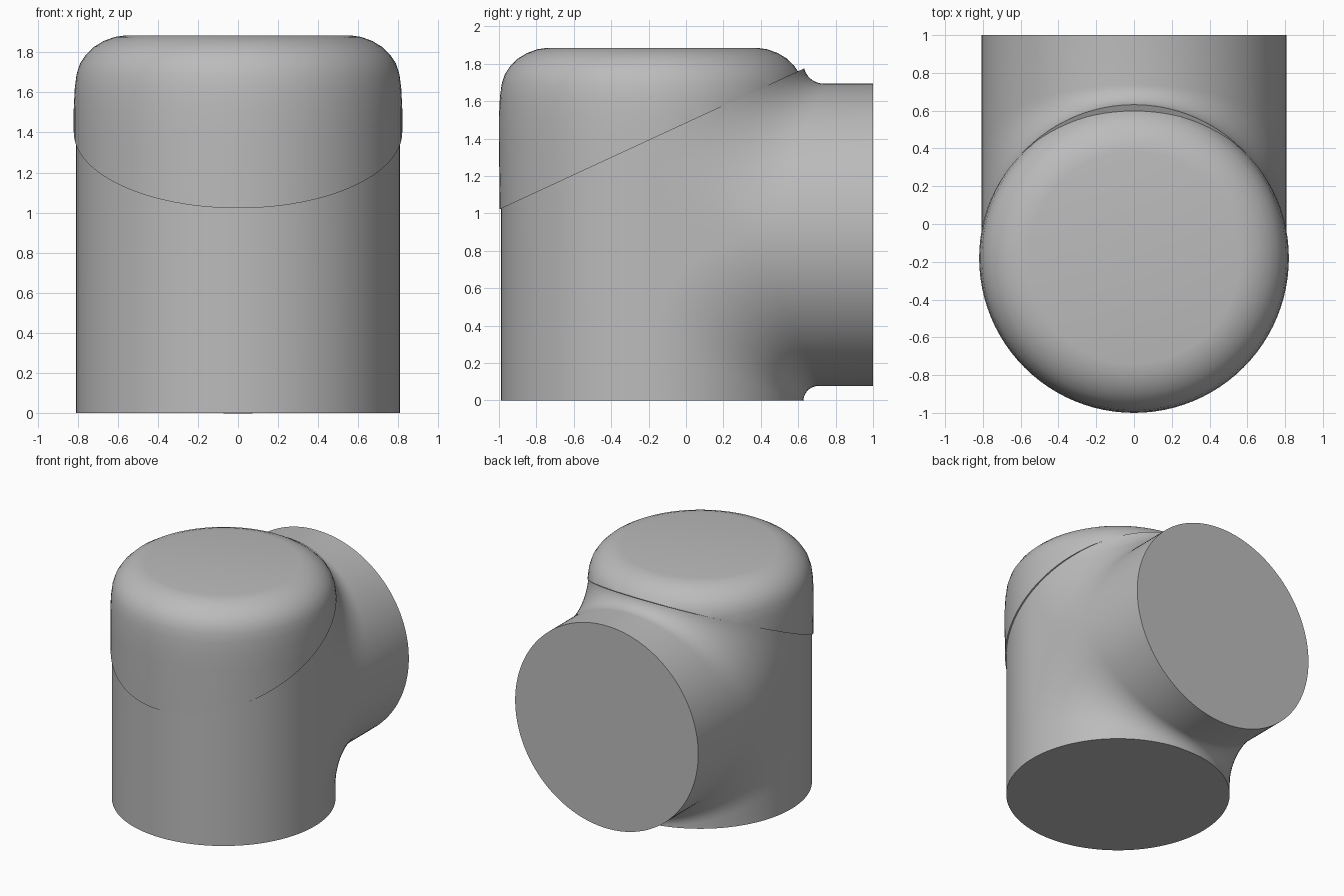
import bpy, bmesh
from math import sin, cos, pi
from mathutils import Vector

cube = bpy.data.objects.get("Cube")
if cube:
    bpy.data.objects.remove(cube, do_unlink=True)

R = 0.808            # radius of both pipes
CY = -0.18           # y of the upright pipe's axis
AXIS = 0.885         # height of the side pipe's axis
SIDE_BLEND = 0.6     # blend radius where the pipes meet at the sides
CUT_POINT = Vector((0, -1, 1.02))
CUT_NORMAL = Vector((0, -0.4625, 1)).normalized()

grey = bpy.data.materials.new("plain grey")
grey.use_nodes = True
colour = (0.5, 0.5, 0.5, 1)
grey.diffuse_color = colour
grey.node_tree.nodes["Principled BSDF"].inputs["Base Color"].default_value = colour


def loft(bm, rows):
    """Join rows of points with quads."""
    grid = [[bm.verts.new(p) for p in row] for row in rows]
    for a, b in zip(grid, grid[1:]):
        for k in range(len(a) - 1):
            bm.faces.new((a[k], a[k + 1], b[k + 1], b[k]))


def cut_and_close(bm, keep_below):
    """Weld, trim at the slanted seam and close the open ends."""
    bmesh.ops.remove_doubles(bm, verts=bm.verts, dist=0.0003)
    bmesh.ops.bisect_plane(bm, geom=bm.verts[:] + bm.edges[:] + bm.faces[:],
                           plane_co=CUT_POINT, plane_no=CUT_NORMAL,
                           clear_outer=keep_below, clear_inner=not keep_below)
    rim = [e for e in bm.edges if e.is_boundary]
    bmesh.ops.holes_fill(bm, edges=rim, sides=0)
    bmesh.ops.recalc_face_normals(bm, faces=bm.faces)


def finish(bm, name):
    mesh = bpy.data.meshes.new(name)
    bm.to_mesh(mesh)
    bm.free()
    mesh.materials.append(grey)
    obj = bpy.data.objects.new(name, mesh)
    bpy.context.collection.objects.link(obj)
    bpy.ops.object.select_all(action="DESELECT")
    obj.select_set(True)
    bpy.context.view_layer.objects.active = obj
    bpy.ops.object.shade_smooth_by_angle(angle=0.6)


def blend_row(t, up, end_z, tight, steps=12):
    """Slice at one x: up the pipe wall, round the blend, out along the side pipe."""
    x, w = R * sin(t), R * cos(t)
    r = tight + (SIDE_BLEND - tight) * (1 - cos(t))
    row = [(x, CY + w, end_z)]
    for k in range(steps + 1):
        a = k / steps * pi / 2
        row.append((x, CY + w + r * (1 - cos(a)), AXIS + up * (w + r * (1 - sin(a)))))
    row.append((x, 1.0, AXIS + up * w))
    return row


# Tee body: front half of the upright pipe, plus upper and lower blended halves
N = 64
angles = [-pi / 2 + pi * i / N for i in range(N + 1)]
body = bmesh.new()
levels = (0, AXIS - SIDE_BLEND, AXIS + SIDE_BLEND, 2.0)
loft(body, [[(R * sin(t), CY - R * cos(t), z) for z in levels] for t in angles])
lower = [blend_row(t, -1, 0.0, 0.08) for t in angles]
upper = [blend_row(t, 1, 2.0, 0.11) for t in angles]
loft(body, lower)
loft(body, upper)
# Flat cheeks between the blends, left and right
for i in (0, -1):
    outline = lower[i][1:-1] + upper[i][1:-2][::-1]
    body.faces.new([body.verts.new(p) for p in outline])
cut_and_close(body, True)
finish(body, "tee_body")

# Rounded cap, trimmed by the same slanted seam
profile = [(0.815, 0.9), (0.82, 1.4), (0.82, 1.52), (0.815, 1.62), (0.806, 1.69),
           (0.788, 1.745), (0.758, 1.79), (0.718, 1.828), (0.67, 1.857),
           (0.615, 1.877), (0.56, 1.885)]
cap = bmesh.new()
turns = [2 * pi * i / 96 for i in range(97)]
loft(cap, [[(r * sin(t), CY - r * cos(t), z) for r, z in profile] for t in turns])
cut_and_close(cap, False)
finish(cap, "rounded_cap")
